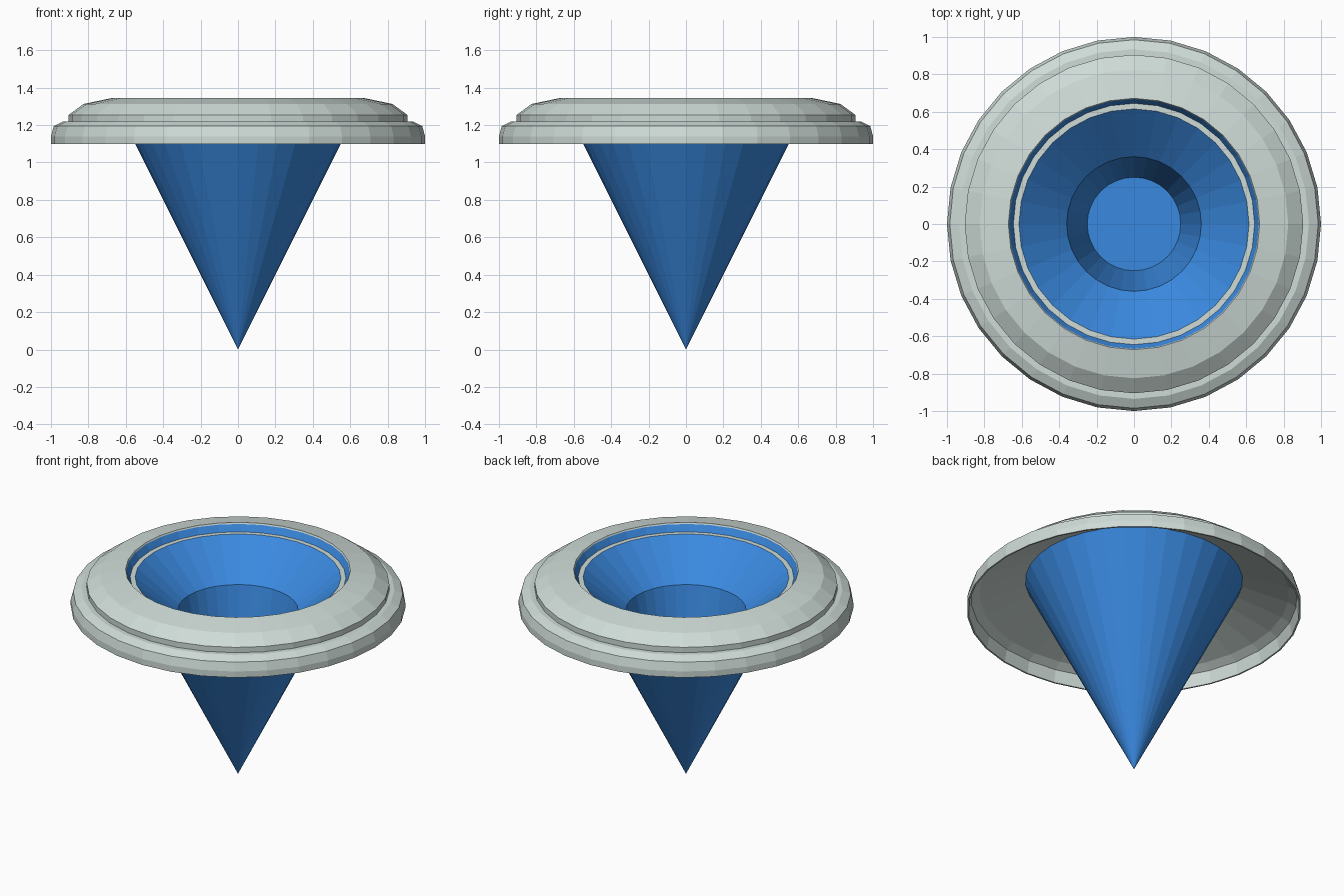
import bpy, bmesh, math

if "Cube" in bpy.data.objects:
    bpy.data.objects.remove(bpy.data.objects["Cube"])

SIDES = 32


def material(name, color):
    m = bpy.data.materials.new(name)
    m.diffuse_color = (*color, 1)
    m.use_nodes = True
    m.node_tree.nodes["Principled BSDF"].inputs["Base Color"].default_value = m.diffuse_color
    return m


blue = material("blue", (0.042, 0.25, 0.74))
grey = material("pale grey green", (0.62, 0.71, 0.68))


def lathe(name, profile, mat, closed=False):
    """Spin a list of (radius, height) points around z."""
    bm = bmesh.new()
    rings = []
    for r, z in profile:
        if r == 0:
            rings.append([bm.verts.new((0, 0, z))] * SIDES)
        else:
            rings.append([bm.verts.new((r * math.cos(2 * math.pi * i / SIDES),
                                        r * math.sin(2 * math.pi * i / SIDES), z))
                          for i in range(SIDES)])
    pairs = list(zip(rings, rings[1:]))
    if closed:
        pairs.append((rings[-1], rings[0]))
    for a, b in pairs:
        for i in range(SIDES):
            j = (i + 1) % SIDES
            # drop repeated corners where a ring is a single tip vertex
            bm.faces.new(list(dict.fromkeys((a[i], a[j], b[j], b[i]))))
    bmesh.ops.recalc_face_normals(bm, faces=bm.faces)
    me = bpy.data.meshes.new(name)
    bm.to_mesh(me)
    bm.free()
    me.materials.append(mat)
    ob = bpy.data.objects.new(name, me)
    bpy.context.collection.objects.link(ob)
    return ob


# pointed cone with a hollow bowl and a deep well inside;
# the narrow ledge below the rim is grey
cone = lathe("cone_bowl", [(0, 0), (0.55, 1.1), (0.672, 1.344), (0.645, 1.295),
                           (0.615, 1.295), (0.36, 1.08), (0.25, 0.55), (0, 0.55)], blue)
cone.data.materials.append(grey)
for p in cone.data.polygons:
    if p.normal.z > 0.99 and p.center.z > 1.2:
        p.material_index = 1

# stepped collar around the rim, hollow underneath
lathe("collar", [(1.0, 1.1), (1.0, 1.14), (0.985, 1.195), (0.935, 1.22), (0.905, 1.22),
                 (0.905, 1.255), (0.825, 1.313), (0.672, 1.345), (0.65, 1.3),
                 (0.925, 1.21), (0.975, 1.18), (0.99, 1.1)], grey, closed=True)
